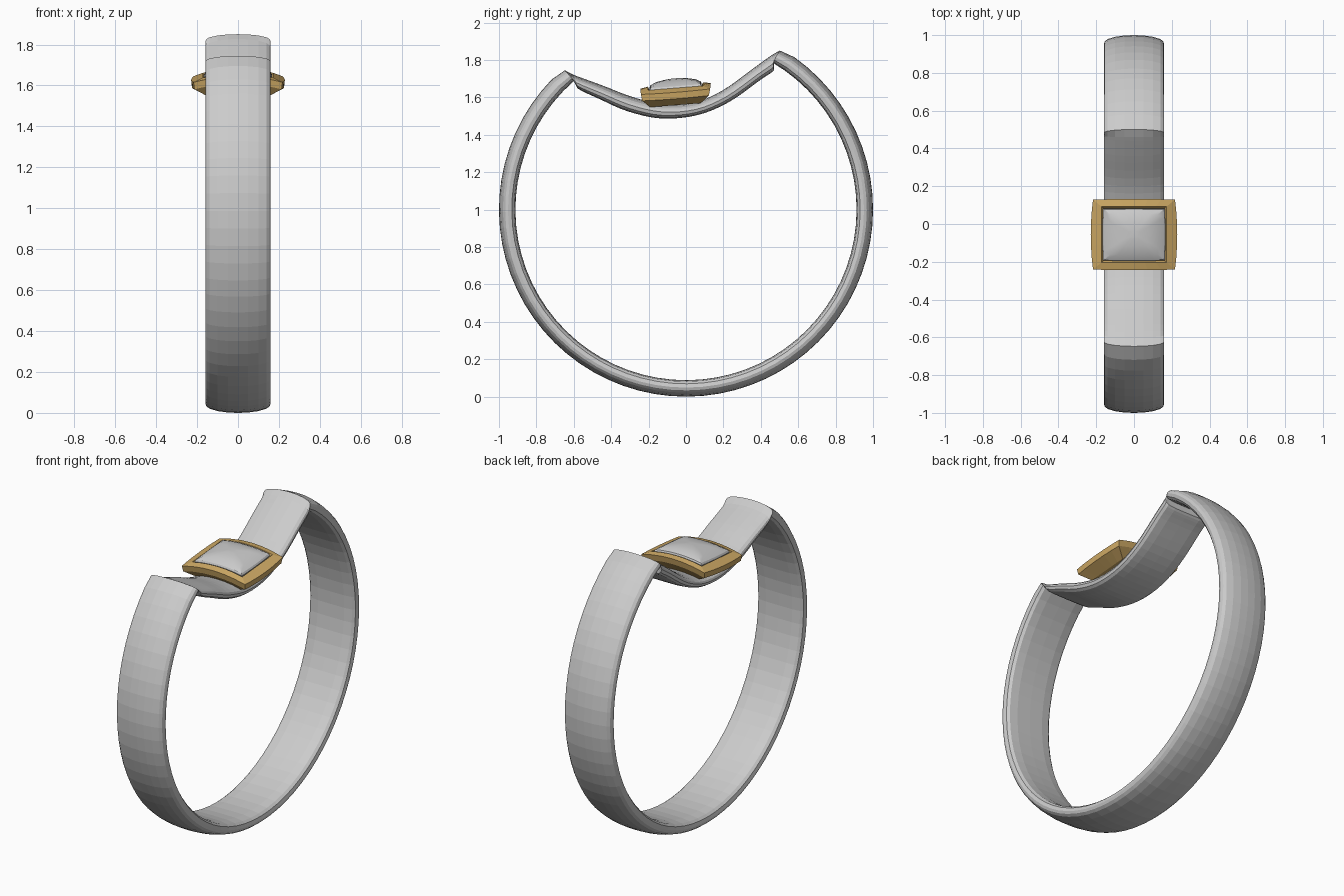
import bpy, bmesh, math
from mathutils import Vector

if "Cube" in bpy.data.objects:
    bpy.data.objects.remove(bpy.data.objects["Cube"])


def make_object(name, bm, angle=None):
    bmesh.ops.recalc_face_normals(bm, faces=bm.faces[:])
    mesh = bpy.data.meshes.new(name)
    bm.to_mesh(mesh)
    bm.free()
    obj = bpy.data.objects.new(name, mesh)
    bpy.context.collection.objects.link(obj)
    if angle:
        bpy.ops.object.select_all(action='DESELECT')
        bpy.context.view_layer.objects.active = obj
        obj.select_set(True)
        bpy.ops.object.shade_smooth_by_angle(angle=math.radians(angle))
    return obj


def bridge(bm, a, b):
    n = len(a)
    for i in range(n):
        bm.faces.new((a[i], a[(i + 1) % n], b[(i + 1) % n], b[i]))


def catmull(p, steps):
    out = []
    for i in range(1, len(p) - 2):
        a, b, c, d = p[i - 1:i + 3]
        for s in range(steps):
            t = s / steps
            out.append(0.5 * (2 * b + (c - a) * t + (2 * a - 5 * b + 4 * c - d) * t * t
                              + (3 * b - a - 3 * c + d) * t ** 3))
    return out


# Band: stations hold outer y, z and inner y, z
stations = []
start, end, n = math.radians(59.5), math.radians(-229), 58
for i in range(n + 1):
    a = start + (end - start) * i / n
    r = 0.987 if i in (0, n) else 1.0
    stations.append(Vector((r * math.cos(a), 1 + r * math.sin(a),
                            0.912 * math.cos(a), 1 + 0.912 * math.sin(a))))
dip = [Vector(v) for v in (
    (-.60, 1.72, -.58, 1.648), (-.45, 1.665, -.46, 1.59), (-.28, 1.60, -.31, 1.525),
    (-.12, 1.565, -.13, 1.487), (.05, 1.575, .06, 1.505), (.20, 1.64, .23, 1.575),
    (.36, 1.755, .40, 1.695), (.46, 1.827, .47, 1.745))]
last, first = stations[-1], stations[0]
stations += catmull([last] + dip + [first], 4) + [dip[-1]]

# Domed cross-section: x, and height from inner 0 to outer 1
half = [(.05, .98), (.10, .90), (.14, .76), (.155, .62), (.16, .45), (.155, .22), (.14, .08), (.09, .01)]
section = [(0, 1)] + half + [(0, 0)] + [(-x, t) for x, t in reversed(half)]
bm = bmesh.new()
rings = []
for s in stations:
    outer, inner = Vector((0, s[0], s[1])), Vector((0, s[2], s[3]))
    rings.append([bm.verts.new(inner.lerp(outer, t) + Vector((x, 0, 0))) for x, t in section])
for i in range(len(rings)):
    bridge(bm, rings[i], rings[(i + 1) % len(rings)])
make_object("ring_band", bm)


# Rectangular loop on the tilted saddle of the setting
def rect_loop(bm, hx, hy, z, bow=0.0, seg=6, drop=0.65):
    corners = [(-1, -1), (1, -1), (1, 1), (-1, 1)]
    loop = []
    for i in range(4):
        a, b = corners[i], corners[(i + 1) % 4]
        for k in range(seg):
            u = a[0] + (b[0] - a[0]) * k / seg
            v = a[1] + (b[1] - a[1]) * k / seg
            x = u * (hx + bow * (1 - v * v))
            y = v * (hy + bow * 0.3 * (1 - u * u))
            loop.append(bm.verts.new((x, y - .056, 1.661 + z + .08 * y - drop * x * x)))
    return loop


def loft(bm, params, cap_first=True, cap_last=True):
    loops = [rect_loop(bm, *p) for p in params]
    for a, b in zip(loops, loops[1:]):
        bridge(bm, a, b)
    if cap_first:
        bm.faces.new(loops[0])
    if cap_last:
        bm.faces.new(loops[-1])


# Gold bezel with flared underside
gold = bpy.data.materials.new("gold")
gold.diffuse_color = (0.62, 0.40, 0.13, 1)
gold.use_nodes = True
gold.node_tree.nodes["Principled BSDF"].inputs["Base Color"].default_value = gold.diffuse_color
bm = bmesh.new()
loft(bm, [(.150, .135, -.088), (.213, .178, -.036, .012), (.217, .185, 0, .012),
          (.172, .148, .008), (.160, .138, -.012)])
make_object("gold_setting", bm).data.materials.append(gold)

# Pillow-shaped stone
bm = bmesh.new()
loft(bm, [(.155, .134, -.012, 0, 6, .6), (.163, .138, .004, .004, 6, .6),
          (.157, .133, .014, .004, 6, .6), (.125, .105, .028, .004, 6, .6),
          (.075, .06, .037, .004, 6, .6), (.025, .02, .041, .002, 6, .6)], True, True)
make_object("gem_stone", bm, 20)
